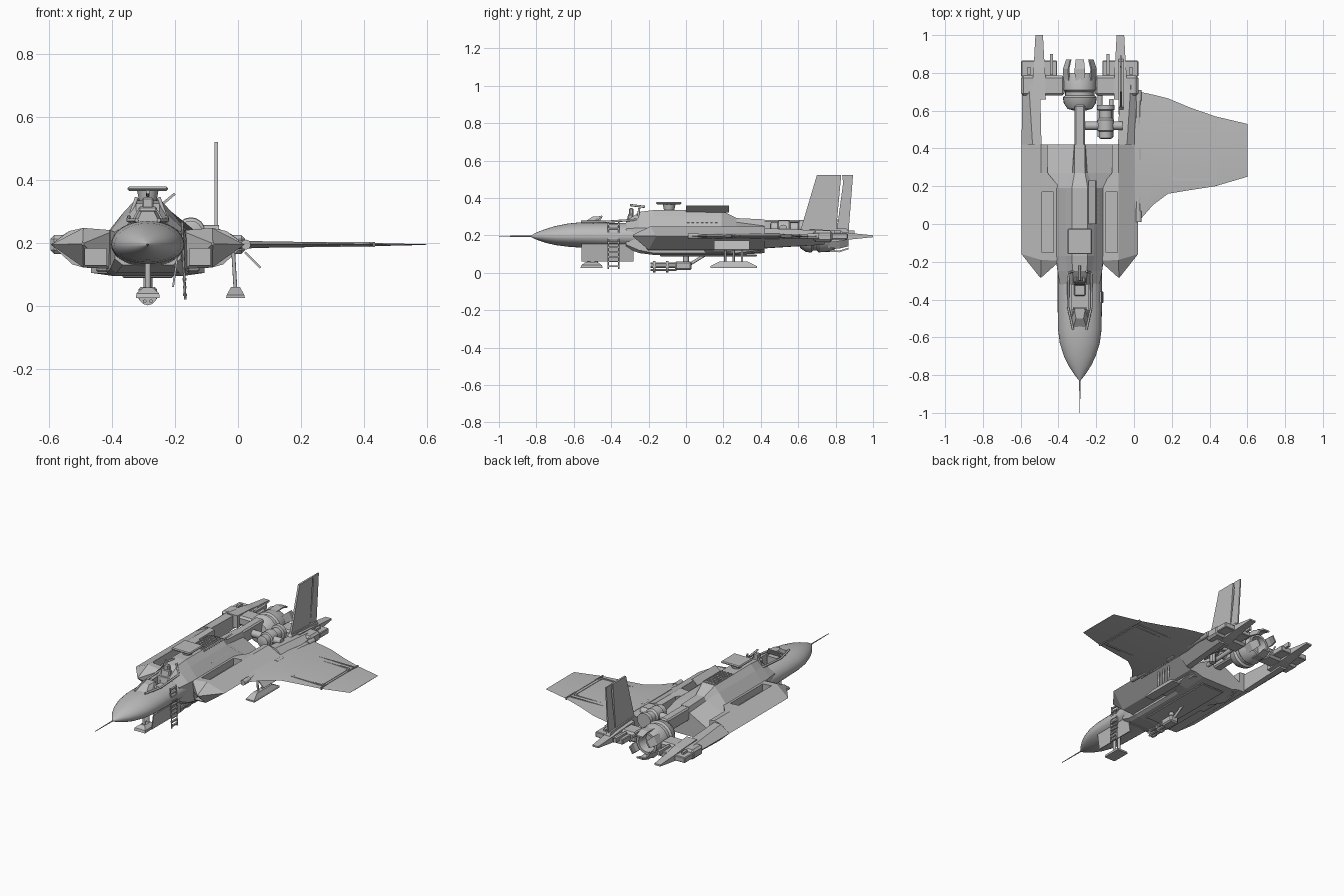
import bpy, bmesh, math
from mathutils import Vector, Matrix

if "Cube" in bpy.data.objects:
    bpy.data.objects.remove(bpy.data.objects["Cube"])

CX = -0.287  # centre line of the fuselage


def mat(name, v):
    m = bpy.data.materials.new(name)
    m.diffuse_color = (v, v, v, 1)
    m.use_nodes = True
    m.node_tree.nodes["Principled BSDF"].inputs["Base Color"].default_value = m.diffuse_color
    return m


GREY = mat("plain grey", 0.5)


def finish(name, bm, smooth=None):
    bmesh.ops.remove_doubles(bm, verts=bm.verts, dist=1e-5)
    bmesh.ops.recalc_face_normals(bm, faces=bm.faces)
    me = bpy.data.meshes.new(name)
    bm.to_mesh(me)
    bm.free()
    ob = bpy.data.objects.new(name, me)
    bpy.context.collection.objects.link(ob)
    me.materials.append(GREY)
    if smooth:
        bpy.ops.object.select_all(action='DESELECT')
        ob.select_set(True)
        bpy.context.view_layer.objects.active = ob
        bpy.ops.object.shade_smooth_by_angle(angle=math.radians(smooth))
    return ob


def loft(name, rings, smooth=None):
    bm = bmesh.new()
    vs = [[bm.verts.new(p) for p in r] for r in rings]
    n = len(vs[0])
    for a, b in zip(vs, vs[1:]):
        for i in range(n):
            bm.faces.new((a[i], a[(i + 1) % n], b[(i + 1) % n], b[i]))
    bm.faces.new(vs[0])
    bm.faces.new(vs[-1])
    return finish(name, bm, smooth)


def box(name, lo, hi, rot=None, bevel=0):
    lo, hi = Vector(lo), Vector(hi)
    c, s = (lo + hi) / 2, hi - lo
    bm = bmesh.new()
    bmesh.ops.create_cube(bm, size=1, matrix=Matrix.Diagonal((*s, 1)))
    if bevel:
        bmesh.ops.bevel(bm, geom=bm.edges[:], offset=bevel, segments=1, affect='EDGES')
    m = Matrix.Translation(c)
    if rot:
        m = m @ Matrix.Rotation(math.radians(rot[1]), 4, rot[0])
    bmesh.ops.transform(bm, matrix=m, verts=bm.verts)
    return finish(name, bm)


def rod(name, a, b, r1, r2=None, n=10):
    a, b = Vector(a), Vector(b)
    d = b - a
    bm = bmesh.new()
    m = Matrix.Translation((a + b) / 2) @ d.to_track_quat('Z', 'Y').to_matrix().to_4x4()
    bmesh.ops.create_cone(bm, cap_ends=True, segments=n, radius1=r1,
                          radius2=r1 if r2 is None else r2, depth=d.length, matrix=m)
    return finish(name, bm, 40)


def lathe(name, prof, x, z, n=24):  # (y, radius) pairs turned about the y direction
    return loft(name, [[(x + r * math.cos(2 * math.pi * i / n), y, z + r * math.sin(2 * math.pi * i / n))
                        for i in range(n)] for y, r in prof], 35)


def prism_x(name, pts, x0, x1):
    return loft(name, [[(x, y, z) for y, z in pts] for x in (x0, x1)])


def cut(ob, lo, hi):
    c = box("cutter", lo, hi)
    c.hide_render = True
    m = ob.modifiers.new("cut", 'BOOLEAN')
    m.operation, m.solver, m.object = 'DIFFERENCE', 'EXACT', c
    bpy.context.view_layer.objects.active = ob
    bpy.ops.object.modifier_apply(modifier=m.name)
    bpy.data.objects.remove(c)


def sx(s, a, b):  # ordered x range for one side of the centre line
    return sorted((CX + s * a, CX + s * b))


# Nose fuselage: y, half width, top, bottom
nose = []
for y, w, t, b in [(-.83, .003, .198, .192), (-.80, .027, .215, .177), (-.75, .06, .234, .16), (-.70, .084, .249, .148),
                   (-.63, .106, .263, .139), (-.56, .115, .27, .134), (-.45, .117, .272, .13), (-.2, .117, .272, .12)]:
    ring = []
    for i in range(32):
        a = 2 * math.pi * i / 32
        h = t - .195 if math.sin(a) > 0 else .195 - b
        ring.append((CX + w * math.cos(a), y, .195 + h * math.sin(a)))
    nose.append(ring)
fus = loft("nose_fuselage", nose, 40)
cut(fus, (CX - .045, -.53, .2), (CX + .045, -.27, .4))
rod("nose_probe", (CX, -1, .195), (CX, -.82, .195), .002, .004, 6)

# Cockpit: rim, seat, console and windscreen
for s in (1, -1):
    rod("cockpit_rim", (CX + s * .035, -.56, .272), (CX + s * .062, -.44, .272), .006)
    rod("cockpit_rim_rear", (CX + s * .062, -.44, .272), (CX + s * .06, -.24, .285), .006)
    rod("windscreen_post", (CX + s * .05, -.50, .265), (CX + s * .028, -.45, .302), .005)
    rod("canopy_frame", (CX + s * .062, -.26, .27), (CX + s * .035, -.25, .345), .006)
loft("windscreen", [[(CX - .038, -.555, .262), (CX + .038, -.555, .262), (CX + .055, -.465, .265), (CX - .055, -.465, .265)],
                    [(CX - .02, -.50, .30), (CX + .02, -.50, .30), (CX + .03, -.445, .303), (CX - .03, -.445, .303)]])
box("seat_base", (CX - .03, -.38, .2), (CX + .03, -.3, .235), bevel=.005)
box("seat_back", (CX - .03, -.32, .21), (CX + .03, -.29, .315), ('X', -12), .006)
box("headrest", (CX - .018, -.305, .3), (CX + .018, -.28, .345), None, .005)
box("console", (CX - .035, -.47, .2), (CX + .035, -.44, .262))
rod("canopy_arm", (CX, -.3, .362), (CX, -.22, .352), .006)

# Central body with raised spine: y then (half width, z) points from top to bottom
body = []
for y, p in [(-.32, ((.035, .275), (.06, .262), (.105, .235), (.105, .15), (.08, .13))),
             (-.25, ((.038, .325), (.065, .29), (.118, .24), (.118, .12), (.1, .105))),
             (-.17, ((.042, .335), (.075, .30), (.125, .238), (.13, .105), (.11, .095))),
             (.19, ((.042, .333), (.075, .30), (.125, .238), (.13, .105), (.11, .095))),
             (.27, ((.028, .292), (.04, .27), (.18, .215), (.18, .105), (.11, .095))),
             (.42, ((.027, .285), (.03, .25), (.18, .17), (.18, .125), (.11, .105)))]:
    body.append([(CX + d, y, z) for d, z in p] + [(CX - d, y, z) for d, z in reversed(p)])
loft("central_body", body)
box("spine_beam", (CX - .028, .38, .2), (CX + .028, .63, .283), bevel=.008)
box("spine_grille", (CX - .042, 0, .33), (CX + .042, .18, .337))
for i in range(4):
    for j in range(9):
        x, y = CX - .03 + .02 * i, .012 + .019 * j
        rod("grille_stud", (x, y, .336), (x, y, .341), .007, n=6)
box("open_hatch", (-.245, 0, .337), (-.195, .23, .345), ('Y', -40))
for i in range(7):
    box("side_louvre", (-.225, .005 + .025 * i, .25), (-.19, .018 + .025 * i, .28), ('Y', 35))

# Antenna panel on a mast
rod("antenna_mast", (CX, -.09, .32), (CX, -.09, .372), .025, .035, 12)
box("antenna_panel", (CX - .065, -.16, .366), (CX + .065, -.025, .379), None, .005)

# Nacelles on both sides, with intakes and top slots
for s in (1, -1):
    def ring(pts):
        return [(CX + s * d, y, z) for d, y, z in pts]

    def flat(y, pts):
        return ring([(d, y, z) for d, z in pts])
    full = ((.308, .195), (.205, .248), (.105, .24), (.12, .118), (.205, .122))
    wide = ((.308, .195), (.205, .248), (.17, .242), (.17, .12), (.205, .122))
    nac = loft("nacelle", [
        ring([(.211, -.283, .197), (.207, -.284, .203), (.203, -.283, .2), (.203, -.282, .194), (.207, -.283, .193)]),
        ring([(.308, -.16, .195), (.205, -.19, .248), (.105, -.195, .24), (.12, -.2, .118), (.205, -.2, .122)]),
        flat(.19, full), flat(.27, wide), flat(.42, wide),
        flat(.421, ((.308, .195), (.25, .238), (.203, .238), (.203, .13), (.24, .132))),
        flat(.74, ((.305, .195), (.27, .225), (.21, .225), (.21, .15), (.25, .15)))])
    a, b = sx(s, .132, .2)
    cut(nac, (a, -.3, .13), (b, -.06, .183))
    a, b = sx(s, .138, .2)
    cut(nac, (a, -.15, .2), (b, .17, .3))
    # Rear cross beam, tail box and boom
    a, b = sx(s, .08, .31)
    box("rear_beam", (a, .68, .165), (b, .785, .225), None, .012)
    a, b = sx(s, .12, .31)
    box("tail_box", (a, .78, .178), (b, .865, .212), None, .004)
    for d in (.15, .27):
        a, b = sx(s, d - .008, d + .008)
        box("tail_lug", (a, .79, .2), (b, .9 if d < .2 else .83, .225))
    loft("tail_boom", [[(CX + s * .215 + u * w, y, .195 + v * h) for u, v in ((-1, -1), (1, -1), (1, 1), (-1, 1))]
                       for y, w, h in ((.66, .035, .04), (.8, .032, .03), (.87, .027, .018), (1, .02, .005))])

# Main engine with nozzle petals
lathe("main_engine", [(.6, .03), (.61, .065), (.64, .085), (.67, .09), (.68, .078), (.70, .078), (.71, .088),
                      (.77, .085), (.80, .07), (.80, .055), (.74, .045)], CX, .197)
for k in range(6):
    a = math.radians(60 * k + 30)
    o = loft("nozzle_petal", [[(CX + r * math.cos(a + t), y, .197 + r * math.sin(a + t))
                               for r, t in ((q, -.3), (q, .3), (q - .01, .3), (q - .01, -.3))]
                              for y, q in ((.76, .088), (.82, .092), (.87, .075))])

# Exposed secondary engine in the right gap
lathe("side_engine", [(.45, .025), (.455, .036), (.49, .036), (.495, .045), (.55, .045), (.56, .035), (.60, .035),
                      (.605, .047), (.63, .047), (.63, .03)], -.15, .235, 16)
rod("engine_mount", (-.265, .52, .235), (-.06, .52, .235), .022, n=12)
rod("engine_pipe", (-.12, .46, .2), (-.12, .66, .18), .012)
rod("engine_pipe_low", (-.18, .46, .17), (-.18, .68, .18), .014)
rod("engine_strut", (-.15, .54, .24), (-.15, .54, .14), .02, n=8)

# Right wing: x, leading edge, trailing edge, half thickness
wing = []
for x, l, t, h in [(0, .02, .7, .014), (.03, .02, .7, .012), (.10, .10, .685, .01), (.18, .16, .665, .009),
                   (.30, .18, .615, .007), (.43, .2, .57, .005), (.6, .25, .53, .001)]:
    c = t - l
    wing.append([(x, l, .195), (x, l + .2 * c, .195 + h), (x, l + .7 * c, .195 + h), (x, t, .195),
                 (x, l + .7 * c, .195 - h), (x, l + .2 * c, .195 - h)])
loft("right_wing", wing, 30)
for x0, x1, y0, y1 in ((.205, .215, .23, .51), (.41, .42, .24, .51), (.205, .42, .23, .24), (.205, .42, .5, .51),
                       (.03, .43, .535, .54), (.43, .436, .2, .57)):
    box("wing_frame", (x0, y0, .187), (x1, y1, .203))
rod("wing_hinge", (.022, .03, .195), (.022, .7, .195), .012)
for y in (.04, .37, .68):
    rod("hinge_knuckle", (.025, y - .03, .195), (.025, y + .03, .195), .016)

# Tail fin and rudder
prism_x("tail_fin", [(.61, .22), (.70, .522), (.83, .522), (.80, .2)], -.075, -.063)
prism_x("rudder", [(.807, .235), (.84, .48), (.835, .522), (.893, .522), (.87, .23)], -.073, -.065)
prism_x("fin_root", [(.58, .2), (.62, .245), (.86, .235), (.88, .2)], -.083, -.055)

# Boarding ladder on the right of the cockpit
for y in (-.415, -.36):
    rod("ladder_rail", (-.168, y, .02), (-.178, y, .27), .004, n=6)
for i in range(10):
    z = .035 + .025 * i
    x = -.168 - .01 * (z - .02) / .25
    box("ladder_rung", (x - .006, -.415, z - .004), (x + .006, -.36, z + .004))

# Nose skid and its open door
box("nose_door", (-.203, -.56, .06), (-.197, -.28, .155), ('Y', 8))
loft("nose_skid", [[(CX + u * w, -.505 + v * l, z) for u, v in ((-1, -1), (1, -1), (1, 1), (-1, 1))]
                   for z, w, l in ((.025, .038, .06), (.04, .036, .055), (.058, .015, .03))])
for y in (-.52, -.48):
    rod("nose_strut", (CX, y, .05), (CX, y, .15), .01)

# Belly gun with rotating barrels
box("gun_body", (CX - .03, -.06, .015), (CX + .03, .03, .06), None, .008)
for k in range(6):
    x, z = CX + .02 * math.cos(k * math.pi / 3), .032 + .02 * math.sin(k * math.pi / 3)
    rod("gun_barrel", (x, -.19, z), (x, -.05, z), .006, n=8)
for y in (-.17, -.1):
    rod("barrel_clamp", (CX, y - .006, .032), (CX, y + .006, .032), .03, n=12)
rod("gun_post", (CX, 0, .05), (CX, 0, .105), .015)
rod("gun_brace", (CX, .02, .045), (CX, .11, .1), .008)

# Right main skid, struts and door
loft("main_skid", [[(-.008 + u * w, .255 + v * l, z) for u, v in ((-1, -1), (1, -1), (1, 1), (-1, 1))]
                   for z, w, l in ((.025, .03, .125), (.035, .028, .125), (.06, .014, .075))])
for y in (.21, .255, .3):
    rod("main_strut", (-.008, y, .05), (-.015, y, .17), .006)
box("main_door", (.012, .15, .143), (.082, .34, .149), ('Y', 45))

# Belly details
box("belly_panel", (CX - .08, -.14, .088), (CX + .08, .38, .098), None, .004)
for s in (1, -1):
    a, b = sx(s, .125, .165)
    box("belly_rail", (a, .1, .108), (b, .4, .13), None, .006)
